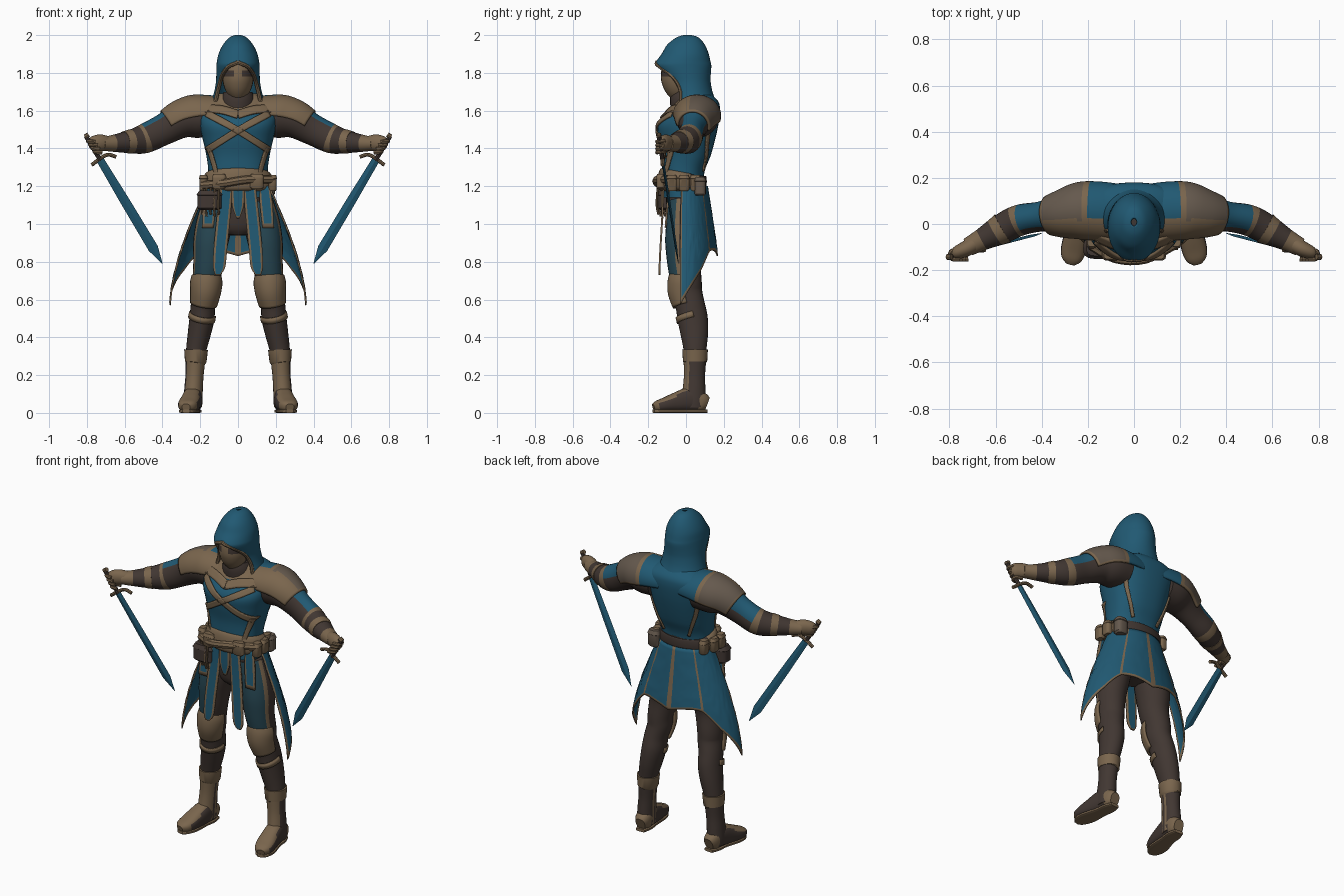
import bpy, bmesh, math
from mathutils import Vector

cube = bpy.data.objects.get("Cube")
if cube:
    bpy.data.objects.remove(cube)


def material(name, rgb):
    m = bpy.data.materials.new(name)
    m.use_nodes = True
    m.diffuse_color = (*rgb, 1)
    bsdf = next(n for n in m.node_tree.nodes if n.type == 'BSDF_PRINCIPLED')
    bsdf.inputs["Base Color"].default_value = (*rgb, 1)
    bsdf.inputs["Roughness"].default_value = 0.8
    return m


BLUE, TAN, BROWN, TEAL, GREY = range(5)
MATS = [material("blue cloth", (.015, .1, .17)), material("tan leather", (.195, .132, .075)),
        material("dark brown", (.053, .038, .032)), material("faded teal", (.02, .062, .085)),
        material("worn grey leather", (.13, .1, .075))]


def spline(pts, steps=4):
    """Catmull-Rom through tuples of any length."""
    out = []
    for i in range(len(pts) - 1):
        p = [pts[max(i - 1, 0)], pts[i], pts[i + 1], pts[min(i + 2, len(pts) - 1)]]
        for s in range(steps):
            t = s / steps
            out.append(tuple(.5 * (2 * b + (c - a) * t + (2 * a - 5 * b + 4 * c - d) * t * t
                                   + (3 * b - a - 3 * c + d) * t ** 3) for a, b, c, d in zip(*p)))
    return out + [tuple(pts[-1])]


def grid(name, rows, color, wrap=False, mirror=False, thick=0, smooth=40):
    """Mesh from rows of points; color is an index or rule(center, normal, row, col)."""
    bm = bmesh.new()
    vs = [[bm.verts.new(p) for p in r] for r in rows]
    n = len(rows[0])
    tags = {}
    for i in range(len(rows) - 1):
        for j in range(n if wrap else n - 1):
            k = (j + 1) % n
            tags[bm.faces.new((vs[i][j], vs[i][k], vs[i + 1][k], vs[i + 1][j]))] = (i, j)
    if wrap:
        tags[bm.faces.new(vs[0])] = (0, 0)
        tags[bm.faces.new(vs[-1])] = (len(rows) - 2, 0)
    bmesh.ops.recalc_face_normals(bm, faces=bm.faces)
    for f, (i, j) in tags.items():
        f.material_index = color(f.calc_center_median(), f.normal, i, j) if callable(color) else color
    bmesh.ops.remove_doubles(bm, verts=bm.verts, dist=1e-5)
    me = bpy.data.meshes.new(name)
    bm.to_mesh(me)
    bm.free()
    ob = bpy.data.objects.new(name, me)
    bpy.context.collection.objects.link(ob)
    for m in MATS:
        me.materials.append(m)
    if thick:
        mod = ob.modifiers.new("thickness", 'SOLIDIFY')
        mod.thickness, mod.offset = thick, 0
    if mirror:
        ob.modifiers.new("mirror", 'MIRROR')
    bpy.ops.object.select_all(action='DESELECT')
    ob.select_set(True)
    bpy.context.view_layer.objects.active = ob
    bpy.ops.object.shade_smooth_by_angle(angle=math.radians(smooth))
    return ob


def tube(name, stations, color, sides=24, ref=(0, 1, 0), steps=4, power=2, arc=None, level=False, **kw):
    """Elliptical sections (x, y, z, rx, ry) swept along a path; arc leaves an open sheet."""
    st = spline(stations, steps) if steps > 1 else stations
    c = [Vector(s[:3]) for s in st]
    rows = []
    for i, s in enumerate(st):
        t = (c[min(i + 1, len(c) - 1)] - c[max(i - 1, 0)]).normalized()
        if level:
            t = Vector((0, 0, 1))
        a = Vector(ref).cross(t).normalized()
        b = t.cross(a)
        lo, hi = arc or (0, 360)
        row = []
        for j in range(sides + 1 if arc else sides):
            ph = math.radians(lo + (hi - lo) * j / sides)
            co, si = math.cos(ph), math.sin(ph)
            k = (abs(co) ** power + abs(si) ** power) ** (-1 / power)
            row.append(c[i] + a * (s[3] * co * k) + b * (s[4] * si * k))
        rows.append(row)
    return grid(name, rows, color, wrap=not arc, **kw)


def cord(name, pts, r, color, mirror=False, steps=4, sides=8, ref=(0, 1, 0)):
    return tube(name, [(*p, r, r) for p in pts], color, sides, ref, steps, mirror=mirror)


# Torso, with a leather yoke above the chest
BODY = [(0, -.015, 1.14, .16, .105), (0, -.015, 1.27, .157, .112), (0, 0, 1.36, .167, .13),
        (0, .005, 1.45, .187, .15), (0, .012, 1.53, .206, .16), (0, .045, 1.605, .215, .135),
        (0, .06, 1.65, .18, .11), (0, .05, 1.69, .1, .08)]
POW = 2.4
tube("torso", BODY, lambda c, n, i, j: TAN if c.z > 1.606 and c.y < .04 else BLUE,
     sides=40, steps=8, power=POW, level=True)
RINGS = spline(BODY, 24)


def on_body(x, z, side):
    _, cy, _, rx, ry = min(RINGS, key=lambda r: abs(r[2] - z))
    return cy + side * (ry * max(0, 1 - abs(x / rx) ** POW) ** (1 / POW) + .006)


def band(name, path, width, side=-1):
    """Flat strap laid over the front (-1) or back (+1) of the torso."""
    pts = [Vector(p) for p in spline(path, 10)]
    rows = []
    for i, p in enumerate(pts):
        d = (pts[min(i + 1, len(pts) - 1)] - pts[max(i - 1, 0)]).normalized()
        nrm = Vector((-d.y, d.x)) * width / 2
        row = []
        for k in (-1, -.5, 0, .5, 1):
            q = p + nrm * k
            row.append((q.x, on_body(q.x, q.y, side), q.y))
        rows.append(row)
    grid(name, rows, TAN, thick=.009, mirror=True)


band("chest_cross_straps", [(-.165, 1.585), (0, 1.495), (.165, 1.39)], .035)
band("chest_side_straps", [(.155, 1.4), (.135, 1.34), (.115, 1.27)], .02)
band("yoke_edge", [(.18, 1.61), (.09, 1.605), (0, 1.58)], .04)
band("back_seams", [(.17, 1.6), (.15, 1.45), (.085, 1.28)], .016, side=1)

# Neck, head and face mask
tube("neck_wrap", [(0, .03, 1.6, .1, .11), (0, .01, 1.66, .09, .095), (0, 0, 1.7, .075, .075)], BROWN, level=True)
tube("masked_head", [(0, -.025, 1.655, .03, .045), (0, -.03, 1.69, .058, .072), (0, -.035, 1.73, .075, .088),
                     (0, -.035, 1.78, .083, .098), (0, -.025, 1.85, .08, .095), (0, 0, 1.92, .05, .06)],
     lambda c, n, i, j: BROWN if c.y > -.04 or (1.785 < c.z < 1.812 and abs(c.x) > .012) else TAN, level=True)

# Hood: rings of height, centre, half width, half depth, half angle of wrap
HOOD = spline([(1.995, .008, .012, .016, 180), (1.982, .008, .043, .056, 180), (1.945, 0, .075, .095, 180),
               (1.9, -.004, .097, .118, 180), (1.858, -.014, .106, .138, 180), (1.835, -.014, .108, .142, 153),
               (1.79, 0, .109, .125, 131), (1.75, .012, .111, .113, 121), (1.7, .022, .12, .112, 116),
               (1.65, .03, .135, .122, 118), (1.61, .035, .15, .13, 120)], 4)


def hood_point(ring, f):
    z, cy, rx, ry, a = ring
    th = math.radians(min(a, 180) * f)
    return Vector((rx * math.sin(th), cy + ry * math.cos(th), z))


grid("hood", [[hood_point(r, k / 20 - 1) for k in range(41)] for r in HOOD], BLUE, thick=.012, smooth=60)
cord("hood_trim", [hood_point(r, 1) for r in HOOD if r[0] < 1.86], .011, TAN, mirror=True, steps=1)

# Arms with blue upper sleeve cloth
ARM = [(.14, .06, 1.56, .1, .11), (.22, .058, 1.562, .106, .113), (.3, .045, 1.548, .094, .093),
       (.4, .033, 1.497, .082, .066), (.5, .015, 1.45, .077, .068), (.58, -.025, 1.435, .06, .064),
       (.66, -.068, 1.427, .045, .048), (.72, -.1, 1.425, .036, .04)]


def arm_color(c, n, i, j):
    if i in (23, 24) or i >= 36:
        return TAN
    return BLUE if i < 23 and 6 < j < 15 else BROWN


tube("arms", ARM, arm_color, mirror=True, steps=6)
tube("bracer_bands", [(.568, -.018, 1.437, .065, .069), (.602, -.038, 1.433, .058, .061)], TAN, steps=1, mirror=True)

# Gloved hands
tube("glove_palms", [(.69, -.085, 1.427, .038, .036), (.73, -.108, 1.43, .044, .034),
                     (.77, -.125, 1.425, .038, .028), (.79, -.13, 1.42, .018, .014)], TAN, mirror=True)
for k in range(4):
    x, z = .785 - .012 * k, 1.44 - .019 * k
    cord("glove_finger", [(x - .03, -.11, z), (x + .008, -.12, z), (x + .004, -.15, z - .003),
                          (x - .03, -.152, z - .005)], .0105, TAN, mirror=True, ref=(0, 0, 1))


# Shoulder mantle
def mantle_color(c, n, i, j):
    if i < 6 and c.y > .02:
        return BLUE
    return TAN if i == 6 or i == 15 or j in (0, 27) or c.y < .02 else GREY


tube("shoulder_mantle", [(.07, .05, 1.58, .088, .118), (.15, .056, 1.577, .1, .122), (.23, .057, 1.567, .112, .12),
                         (.3, .046, 1.548, .104, .103), (.36, .038, 1.515, .092, .083)],
     mantle_color, sides=28, arc=(78, 270), thick=.012, mirror=True)

# Swords
HILT, TIP = Vector((.805, -.143, 1.465)), Vector((.4, -.04, .79))


def along(f, rx, ry):
    return (*HILT.lerp(TIP, f), rx, ry)


tube("sword_blades", [along(.18, .02, .007), along(.5, .025, .007), along(.88, .027, .006), along(1, .001, .001)],
     BLUE, sides=4, steps=1, mirror=True, smooth=10)
cord("sword_grips", [HILT, HILT.lerp(TIP, .19)], .012, BROWN, mirror=True, steps=1)
cord("sword_pommels", [HILT + Vector((-.014, 0, .008)), HILT + Vector((.005, 0, -.004))], .013, TAN, mirror=True, steps=1)
cord("sword_guards", [(.645, -.112, 1.355), (.69, -.116, 1.367), (.735, -.123, 1.342), (.775, -.125, 1.312)],
     .01, TAN, mirror=True)

# Pelvis, belt and pouches
tube("pelvis", [(0, -.005, .94, .06, .06), (0, -.005, 1.0, .14, .09), (0, -.01, 1.2, .15, .1)], BROWN)
tube("belt", [(0, -.02, 1.175, .16, .112), (0, -.02, 1.19, .182, .126), (0, -.02, 1.225, .186, .13),
              (0, -.02, 1.26, .178, .126), (0, -.018, 1.275, .162, .116)],
     lambda c, n, i, j: BROWN if c.y > .02 else TAN, sides=36)


def pouch(name, x, y, z, w, d, h, color):
    tube(name, [(x, y, z - h, w * .75, d * .75), (x, y, z - h * .8, w, d), (x, y, z + h * .5, w, d),
                (x, y, z + h * .55, w * 1.08, d * 1.1), (x, y, z + h, w * .85, d * .8)],
         color, steps=1, power=3.5, sides=20)


for sx in (-1, 1):
    for y in (-.075, -.01, .05):
        pouch("belt_pouch", sx * (.183 - max(0, y) * .5), y, 1.217, .022, .028, .042, TAN)
    pouch("front_pouch", sx * .1, -.135, 1.225, .036, .022, .04, TAN)
pouch("hip_pouch", -.15, -.105, 1.125, .065, .042, .052, BROWN)
pouch("back_pouch", .16, .075, 1.2, .035, .03, .05, GREY)
cord("belt_roll", [(-.188, -.09, 1.205), (-.08, -.148, 1.215), (.05, -.15, 1.235), (.19, -.08, 1.235)], .022, TAN)
for k in range(5):
    x = -.1 - .022 * k
    cord("tassel", [(x, -.15 + .012 * k, 1.19), (x - .005, -.155 + .012 * k, 1.1), (x, -.145 + .012 * k, 1.05 - .01 * (k % 2))],
         .006, TAN)

# Coat skirt: open at the front, hem falling to long side points
FLARE = spline([(1.2, .168, .122), (1.1, .208, .138), (1.0, .25, .153), (.85, .305, .174), (.7, .345, .178),
                (.58, .362, .178)], 10)


def skirt_point(f, s):
    a = abs(f) * 97
    hem = .83 + .03 * math.sin(math.radians(min(a, 60) * 3)) - .26 * max(0, (a - 40) / 57) ** 1.2
    z = 1.2 + (hem - 1.2) * s
    _, rx, ry = min(FLARE, key=lambda r: abs(r[0] - z))
    th = math.radians(f * 97)
    return (rx * math.sin(th), -.01 + ry * math.cos(th), z)


STRIPES = (0, 18, 31, 32, 45, 63)
grid("coat_skirt", [[skirt_point(j / 32 - 1, s) for j in range(65)] for s in
                    [k / 16 * .96 for k in range(17)] + [1]],
     lambda c, n, i, j: TAN if i == 16 or j in STRIPES else BLUE, thick=.008)


# Front cloth tabs with edged borders
def tab(name, stations, mirror):
    rows = [[(x + w * k, y, z) for k in (-1, -.65, -.3, .3, .65, 1)] for x, y, z, w in spline(stations, 4)]
    grid(name, rows, lambda c, n, i, j: TAN if j in (0, 4) or i >= len(rows) - 2 else BLUE, thick=.01, mirror=mirror)


tab("long_tabs", [(.06, -.12, 1.2, .034), (.075, -.125, 1.05, .036), (.092, -.135, .88, .036),
                  (.1, -.14, .77, .032), (.107, -.14, .73, .012)], True)
tab("side_tabs", [(.14, -.088, 1.2, .03), (.15, -.098, 1.1, .034), (.16, -.108, .98, .03)], True)
tab("centre_tab", [(0, -.128, 1.2, .035), (0, -.128, 1.1, .032), (0, -.125, 1.03, .008)], False)

# Legs: teal cloth down the front of each thigh, with a leather seam outside it
LEG = [(.1, -.01, 1.12, .085, .08), (.126, -.01, 1.0, .096, .095), (.145, -.01, .9, .092, .1),
       (.155, -.012, .8, .082, .088), (.168, 0, .7, .073, .083), (.171, .003, .64, .07, .083),
       (.185, .022, .57, .065, .078), (.191, .035, .5, .066, .08), (.205, .044, .42, .061, .073),
       (.222, .048, .33, .053, .06), (.224, .048, .28, .05, .058)]


def leg_color(c, n, i, j):
    if c.z < .72 or not 12 < j < 20:
        return BROWN
    return TAN if j == 13 else TEAL


tube("legs", LEG, leg_color, mirror=True, steps=6)
tube("knee_guards", [(.166, -.002, .725, .073, .082), (.168, -.004, .69, .08, .088), (.172, -.002, .64, .076, .088),
                     (.182, .012, .575, .066, .078)], TAN, arc=(185, 355), thick=.012, mirror=True)
tube("shin_bands", [(.187, .028, .525, .068, .082), (.193, .036, .495, .069, .083)], TAN, arc=(175, 365), steps=1,
     thick=.008, mirror=True)

# Boots
tube("boot_cuffs", [(.222, .048, .335, .055, .06), (.222, .048, .335, .063, .068), (.224, .048, .27, .057, .064),
                    (.225, .048, .265, .05, .058)], TAN, steps=1, mirror=True)
tube("boot_shafts", [(.225, .047, .28, .052, .06), (.23, .045, .2, .048, .056), (.235, .043, .13, .049, .06),
                     (.238, .04, .07, .05, .066), (.238, .04, .03, .048, .066)],
     lambda c, n, i, j: TAN if 13 < j < 23 or j == 0 else BROWN, mirror=True)
tube("boot_feet", [(.232, .112, .048, .03, .035), (.234, .085, .057, .044, .052), (.24, .02, .07, .05, .064),
                   (.25, -.05, .057, .054, .052), (.262, -.11, .044, .055, .038), (.27, -.15, .036, .045, .029),
                   (.275, -.172, .03, .022, .018)],
     lambda c, n, i, j: TAN if c.y > .06 or c.y < -.14 or n.z > .55 else BROWN,
     ref=(0, 0, 1), power=2.6, mirror=True)
tube("boot_soles", [(.232, .112, .009, .028, .009), (.236, .06, .009, .043, .009), (.243, .0, .009, .042, .009),
                    (.258, -.09, .009, .053, .009), (.268, -.145, .009, .043, .009), (.274, -.172, .009, .02, .009)],
     TAN, ref=(0, 0, 1), power=6, mirror=True)
